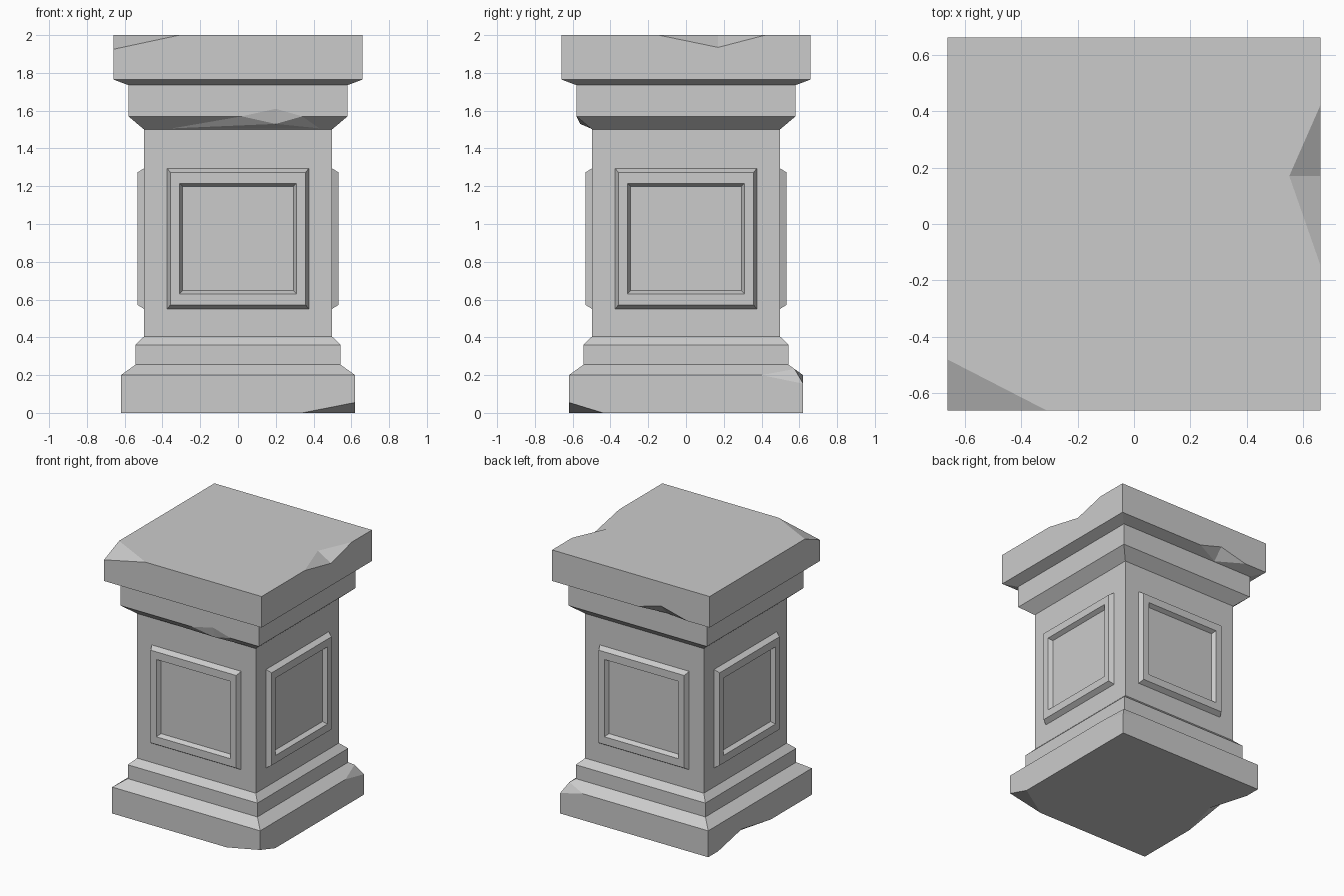
import bpy, bmesh, math
from mathutils import Vector, Matrix

cube = bpy.data.objects.get("Cube")
if cube:
    bpy.data.objects.remove(cube, do_unlink=True)

stone = bpy.data.materials.new("grey stone")
stone.use_nodes = True
GREY = (0.6, 0.6, 0.6, 1)
stone.diffuse_color = GREY
stone.node_tree.nodes["Principled BSDF"].inputs["Base Color"].default_value = GREY


def add_object(name, bm):
    bmesh.ops.recalc_face_normals(bm, faces=bm.faces)
    mesh = bpy.data.meshes.new(name)
    bm.to_mesh(mesh)
    bm.free()
    mesh.materials.append(stone)
    obj = bpy.data.objects.new(name, mesh)
    bpy.context.collection.objects.link(obj)
    return obj


def bridge(bm, rings):
    for a, b in zip(rings, rings[1:]):
        for i in range(4):
            j = (i + 1) % 4
            bm.faces.new((a[i], a[j], b[j], b[i]))


# Pedestal body: square section following a moulding profile (half width, height)
PROFILE = [(.62, 0), (.62, .2), (.543, .255), (.543, .36), (.497, .405),
           (.497, 1.5), (.58, 1.57), (.58, 1.735), (.66, 1.765), (.66, 2)]
SIGNS = [(-1, -1), (1, -1), (1, 1), (-1, 1)]
bm = bmesh.new()
rings = [[bm.verts.new((w * sx, w * sy, z)) for sx, sy in SIGNS] for w, z in PROFILE]
bridge(bm, rings)
bm.faces.new(rings[0])
bm.faces.new(rings[-1])
body = add_object("pedestal_body", bm)


def combine(points, operation, pivot=None, scale=1.0):
    """Add or remove the convex hull of the points, enlarged about a pivot."""
    bm = bmesh.new()
    for p in points:
        p = Vector(p)
        bm.verts.new(pivot + (p - pivot) * scale if pivot else p)
    bmesh.ops.convex_hull(bm, input=bm.verts)
    helper = add_object("chip_helper", bm)
    helper.hide_render = True
    mod = body.modifiers.new("chip", 'BOOLEAN')
    mod.operation = operation
    mod.solver = 'EXACT'
    mod.object = helper
    bpy.context.view_layer.objects.active = body
    bpy.ops.object.modifier_apply(modifier=mod.name)
    bpy.data.objects.remove(helper, do_unlink=True)


def notch(a, b, u, v):
    """Two-faced notch in an edge a-b, creased along u-v."""
    combine([a, b, u, v], 'DIFFERENCE', (Vector(u) + Vector(v)) / 2, 1.08)


def corner_chip(a, b, c, corner):
    """Flat break through a, b and c that removes a corner."""
    combine([a, b, c, corner], 'DIFFERENCE', (Vector(a) + Vector(b) + Vector(c)) / 3, 1.2)


# Cap damage: broken corner, side notch and lower back notch
corner_chip((-.31, -.66, 2), (-.66, -.48, 2), (-.66, -.66, 1.925), (-.66, -.66, 2))
notch((.66, -.145, 2), (.66, .42, 2), (.55, .17, 2), (.66, .17, 1.935))
notch((-.06, .66, 1.765), (-.47, .66, 1.765), (-.25, .66, 1.82), (-.25, .585, 1.737))

# Cornice damage: swollen underside with a shallow notch
edge_a, edge_b, low = (.02, -.58, 1.57), (.34, -.58, 1.57), (.2, -.56, 1.53)
combine([edge_a, edge_b, low, (-.49, -.49, 1.5), (.49, -.49, 1.5), (.2, -.49, 1.57)], 'UNION')
notch(edge_a, edge_b, (.2, -.58, 1.61), low)

# Base damage: bottom corner, bottom side notch and ridged upper corner
corner_chip((.34, -.62, 0), (.62, -.44, 0), (.62, -.62, .055), (.62, -.62, 0))
notch((-.62, .5, 0), (-.62, -.13, 0), (-.62, .22, .06), (-.53, .2, 0))
ridge, drop, tip = (.575, .575, .232), (.62, .62, .155), (.62, .62, .2)
for end in [(.62, .4, .2), (.43, .62, .2)]:
    combine([end, drop, ridge, tip], 'DIFFERENCE', (Vector(drop) + Vector(ridge)) / 2, 1.08)

# Raised panel frames: (half width, bottom, top, distance from centre)
FRAME = [(.375, .55, 1.295, .49), (.375, .55, 1.295, .497), (.358, .572, 1.273, .533),
         (.31, .63, 1.215, .533), (.293, .647, 1.198, .502)]
for side, name in enumerate(["front", "left", "back", "right"]):
    bm = bmesh.new()
    loops = [[bm.verts.new(p) for p in ((-w, -d, lo), (w, -d, lo), (w, -d, hi), (-w, -d, hi))]
             for w, lo, hi, d in FRAME]
    bridge(bm, loops)
    bm.faces.new(loops[-1])
    bm.faces.new(loops[0])
    bm.transform(Matrix.Rotation(side * math.pi / 2, 4, 'Z'))
    add_object(name + "_panel", bm)
